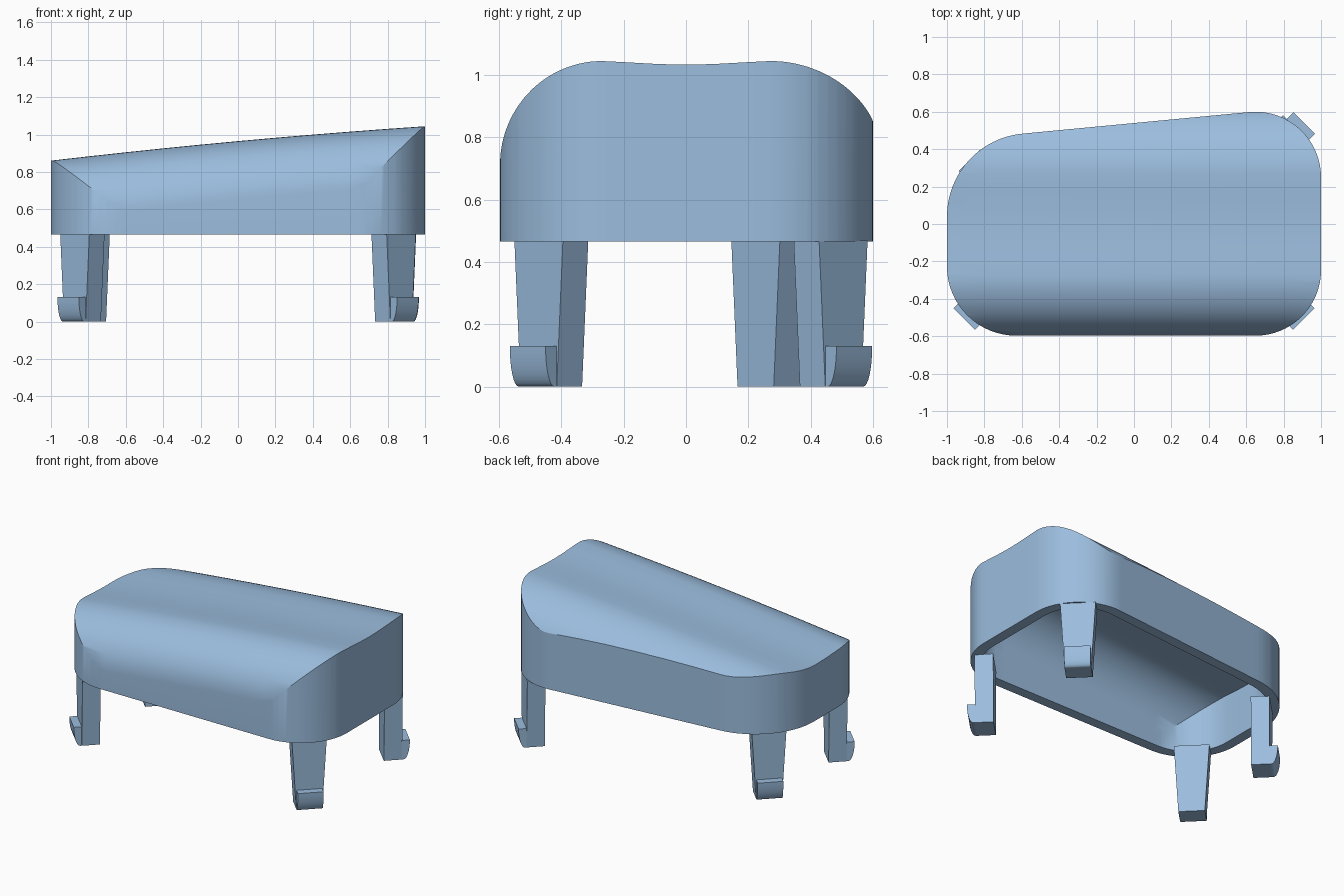
import bpy, bmesh, math
from mathutils import Vector

if "Cube" in bpy.data.objects:
    bpy.data.objects.remove(bpy.data.objects["Cube"])

RIM_Z = 0.465
WALL = 0.07

blue = bpy.data.materials.new("light_blue")
blue.diffuse_color = (0.33, 0.51, 0.73, 1)
blue.use_nodes = True
blue.node_tree.nodes["Principled BSDF"].inputs["Base Color"].default_value = blue.diffuse_color


def outline(inset):
    """Rounded plan shape: four corner arcs joined by straight runs."""
    corners = [  # centre x, y, radius, start and end angle
        (0.65, -0.247, 0.35, -90, 0),
        (0.65, 0.25, 0.35, 0, 95),
        (-0.555, 0.04, 0.445, 95, 180),
        (-0.63, -0.227, 0.37, 180, 270),
    ]
    pts = []
    for cx, cy, r, a0, a1 in corners:
        for i in range(17):
            a = math.radians(a0 + (a1 - a0) * i / 16)
            pts.append((cx + (r - inset) * math.cos(a), cy + (r - inset) * math.sin(a)))
    return pts


def top_height(x, y):
    """Sloping crown, slightly dished, rolling down at front and back."""
    z = 0.965 + 0.092 * x - 0.0125 * x * x
    if abs(y) < 0.3:
        z -= 0.012 * (1 - (y / 0.3) ** 2) ** 2
    u = (abs(y) - 0.27) / (0.327 if y < 0 else 0.37)
    u = min(max(u, 0), 1)
    return z - 0.31 * (1 - math.sqrt(1 - u * u))


def shell_skin(bm, inset, drop, flip):
    """Curved cap over the plan shape, with walls down to the rim."""
    s = 0.6 / (0.6 - inset)
    part = bmesh.new()
    part.faces.new([part.verts.new((x, y, 0)) for x, y in outline(inset)])
    cuts = [(0.27 + 0.327 * math.sin(math.radians(a))) / s for a in range(0, 86, 7)]
    ys = [-c for c in cuts] + cuts + [k * 0.09 / s for k in range(-2, 3)]
    planes = [((0, y, 0), (0, 1, 0)) for y in ys]
    planes += [((k * 0.2, 0, 0), (1, 0, 0)) for k in range(-4, 5)]
    for co, no in planes:
        bmesh.ops.bisect_plane(part, geom=part.verts[:] + part.edges[:] + part.faces[:],
                               plane_co=co, plane_no=no, dist=1e-5)
    for v in part.verts:
        v.co.z = top_height(v.co.x, v.co.y * s) - drop
    border = [e for e in part.edges if e.is_boundary]
    ext = bmesh.ops.extrude_edge_only(part, edges=border)
    for g in ext["geom"]:
        if isinstance(g, bmesh.types.BMVert):
            g.co.z = RIM_Z
    bmesh.ops.recalc_face_normals(part, faces=part.faces[:])
    # make the cap face up, or down for the inside skin
    cap = max(part.faces, key=lambda f: abs(f.normal.z) * f.calc_area())
    if (cap.normal.z < 0) != flip:
        bmesh.ops.reverse_faces(part, faces=part.faces[:])
    tmp = bpy.data.meshes.new("tmp")
    part.to_mesh(tmp)
    part.free()
    bm.from_mesh(tmp)
    bpy.data.meshes.remove(tmp)


def finish(name, bm, angle):
    me = bpy.data.meshes.new(name)
    bm.to_mesh(me)
    bm.free()
    me.materials.append(blue)
    ob = bpy.data.objects.new(name, me)
    bpy.context.collection.objects.link(ob)
    bpy.ops.object.select_all(action='DESELECT')
    ob.select_set(True)
    bpy.context.view_layer.objects.active = ob
    bpy.ops.object.shade_smooth_by_angle(angle=math.radians(angle))
    return ob


# Hollow cover: outer skin, inner skin and the flat rim between them
bm = bmesh.new()
shell_skin(bm, 0, 0, False)
shell_skin(bm, WALL, WALL, True)
outer = [bm.verts.new((x, y, RIM_Z)) for x, y in outline(0)]
inner = [bm.verts.new((x, y, RIM_Z)) for x, y in outline(WALL)]
n = len(outer)
for i in range(n):
    j = (i + 1) % n
    bm.faces.new((outer[i], inner[i], inner[j], outer[j]))
bmesh.ops.remove_doubles(bm, verts=bm.verts[:], dist=1e-5)
finish("cover", bm, 30)


def add_prism(bm, a, b):
    """Solid between two matching polygons."""
    va, vb = [bm.verts.new(p) for p in a], [bm.verts.new(p) for p in b]
    bm.faces.new(va)
    bm.faces.new(vb[::-1])
    for i in range(len(va)):
        j = (i + 1) % len(va)
        bm.faces.new((va[i], vb[i], vb[j], va[j]))


# Clip legs: tapered diagonal post with a rounded hook on its outer foot
def clip_leg(name, x, y):
    """x, y: middle of the hook's outer edge."""
    out = Vector((math.copysign(1, x), math.copysign(1, y), 0)).normalized()
    side = Vector((-out.y, out.x, 0))
    base = Vector((x, y, 0))

    def at(d, t, z):
        return base + out * d + side * t + Vector((0, 0, z))

    bm = bmesh.new()
    rings = [[at(d, t * w, z) for d, t in ((-0.05, -1), (-0.05, 1), (-0.165, 1), (-0.165, -1))]
             for w, z in ((0.082, 0), (0.11, RIM_Z + 0.003))]
    add_prism(bm, *rings)
    hook = [(-0.055, 0), (-0.055, 0.13), (0, 0.13)]
    for i in range(1, 9):
        a = math.radians(90 * i / 8)
        hook.append((-0.04 + 0.04 * math.cos(a), 0.13 - 0.13 * math.sin(a)))
    add_prism(bm, *[[at(d, t, z) for d, z in hook] for t in (-0.081, 0.081)])
    bmesh.ops.recalc_face_normals(bm, faces=bm.faces[:])
    finish(name, bm, 35)


clip_leg("front_right_leg", 0.908, -0.508)
clip_leg("front_left_leg", -0.908, -0.508)
clip_leg("back_right_leg", 0.91, 0.54)
clip_leg("back_left_leg", -0.88, 0.34)
